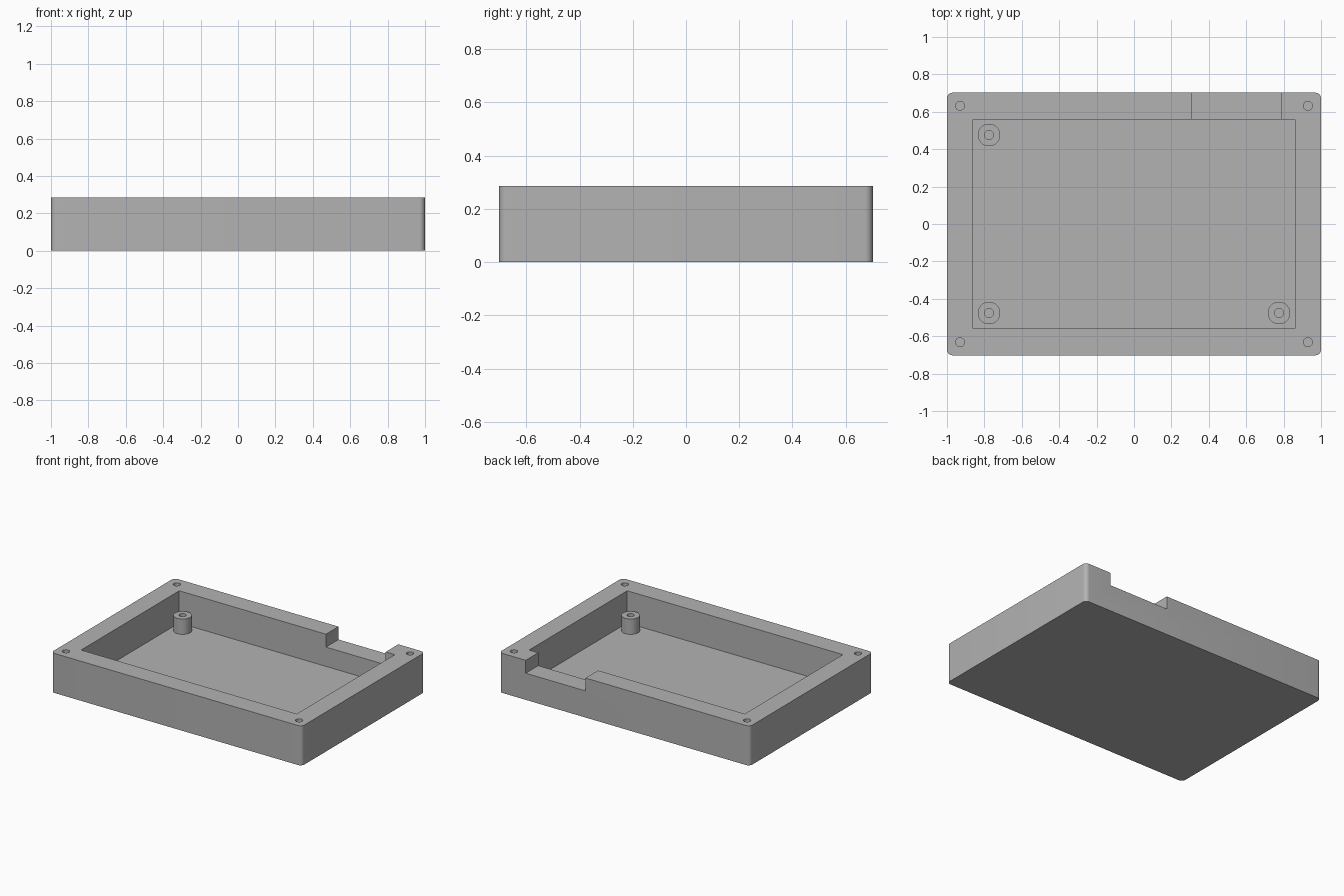
import bpy
import math

default = bpy.data.objects.get("Cube")
if default:
    bpy.data.objects.remove(default, do_unlink=True)

# Main dimensions
HALF_X, HALF_Y, HEIGHT = 1.0, 0.702, 0.285
CAVITY_X, CAVITY_Y, FLOOR = 0.86, 0.559, 0.053
SCREW_X, SCREW_Y = 0.93, 0.632
POST_X, POST_Y, POST_TOP = 0.775, 0.476, 0.164
HOLE_RADIUS, OVERSHOOT = 0.024, 0.1

grey = bpy.data.materials.new("plain grey")
grey.use_nodes = True
colour = (0.45, 0.45, 0.45, 1)
grey.diffuse_color = colour
grey.node_tree.nodes["Principled BSDF"].inputs["Base Color"].default_value = colour


def box(name, low, high):
    """Box between two opposite corners."""
    centre = [(a + b) / 2 for a, b in zip(low, high)]
    bpy.ops.mesh.primitive_cube_add(size=1, location=centre)
    obj = bpy.context.object
    obj.name = name
    obj.scale = [b - a for a, b in zip(low, high)]
    bpy.ops.object.transform_apply(location=True, rotation=False, scale=True)
    obj.data.materials.append(grey)
    return obj


def cylinder(name, x, y, radius, bottom, top):
    """Upright cylinder between two heights."""
    bpy.ops.mesh.primitive_cylinder_add(
        vertices=32, radius=radius, depth=top - bottom,
        location=(x, y, (top + bottom) / 2))
    obj = bpy.context.object
    obj.name = name
    obj.data.materials.append(grey)
    return obj


def apply(obj, modifier):
    bpy.context.view_layer.objects.active = obj
    bpy.ops.object.modifier_apply(modifier=modifier.name)


def cut(obj, cutter):
    """Subtract the cutter, then discard it."""
    mod = obj.modifiers.new("cut", "BOOLEAN")
    mod.operation = "DIFFERENCE"
    mod.solver = "EXACT"
    mod.object = cutter
    apply(obj, mod)
    bpy.data.objects.remove(cutter, do_unlink=True)


def smooth(obj):
    bpy.ops.object.select_all(action="DESELECT")
    obj.select_set(True)
    bpy.context.view_layer.objects.active = obj
    bpy.ops.object.shade_smooth_by_angle(angle=math.radians(30))


# Case body with rounded upright corners
case = box("case_body", (-HALF_X, -HALF_Y, 0), (HALF_X, HALF_Y, HEIGHT))
weights = case.data.attributes.new("bevel_weight_edge", "FLOAT", "EDGE")
for edge in case.data.edges:
    a, b = (case.data.vertices[i].co for i in edge.vertices)
    weights.data[edge.index].value = float(abs(a.z - b.z) > 0.1)
bevel = case.modifiers.new("round_corners", "BEVEL")
bevel.limit_method = "WEIGHT"
bevel.width = 0.03
bevel.segments = 8
apply(case, bevel)

# Open cavity and the connector notch in the back wall
cut(case, box("cavity_cutter", (-CAVITY_X, -CAVITY_Y, FLOOR),
              (CAVITY_X, CAVITY_Y, HEIGHT + OVERSHOOT)))
cut(case, box("notch_cutter", (0.31, CAVITY_Y - OVERSHOOT, 0.192),
              (0.787, HALF_Y + OVERSHOOT, HEIGHT + OVERSHOOT)))

# Blind screw holes in the rim corners
for sx in (-1, 1):
    for sy in (-1, 1):
        cut(case, cylinder("screw_hole_cutter", sx * SCREW_X, sy * SCREW_Y,
                           HOLE_RADIUS, FLOOR, HEIGHT + OVERSHOOT))
smooth(case)

# Three hollow mounting posts
for name, sx, sy in (("back_right_post", -1, 1),
                     ("front_right_post", -1, -1),
                     ("front_left_post", 1, -1)):
    x, y = sx * POST_X, sy * POST_Y
    post = cylinder(name, x, y, 0.06, FLOOR, POST_TOP)
    cut(post, cylinder("post_hole_cutter", x, y, HOLE_RADIUS,
                       FLOOR - OVERSHOOT, POST_TOP + OVERSHOOT))
    smooth(post)
